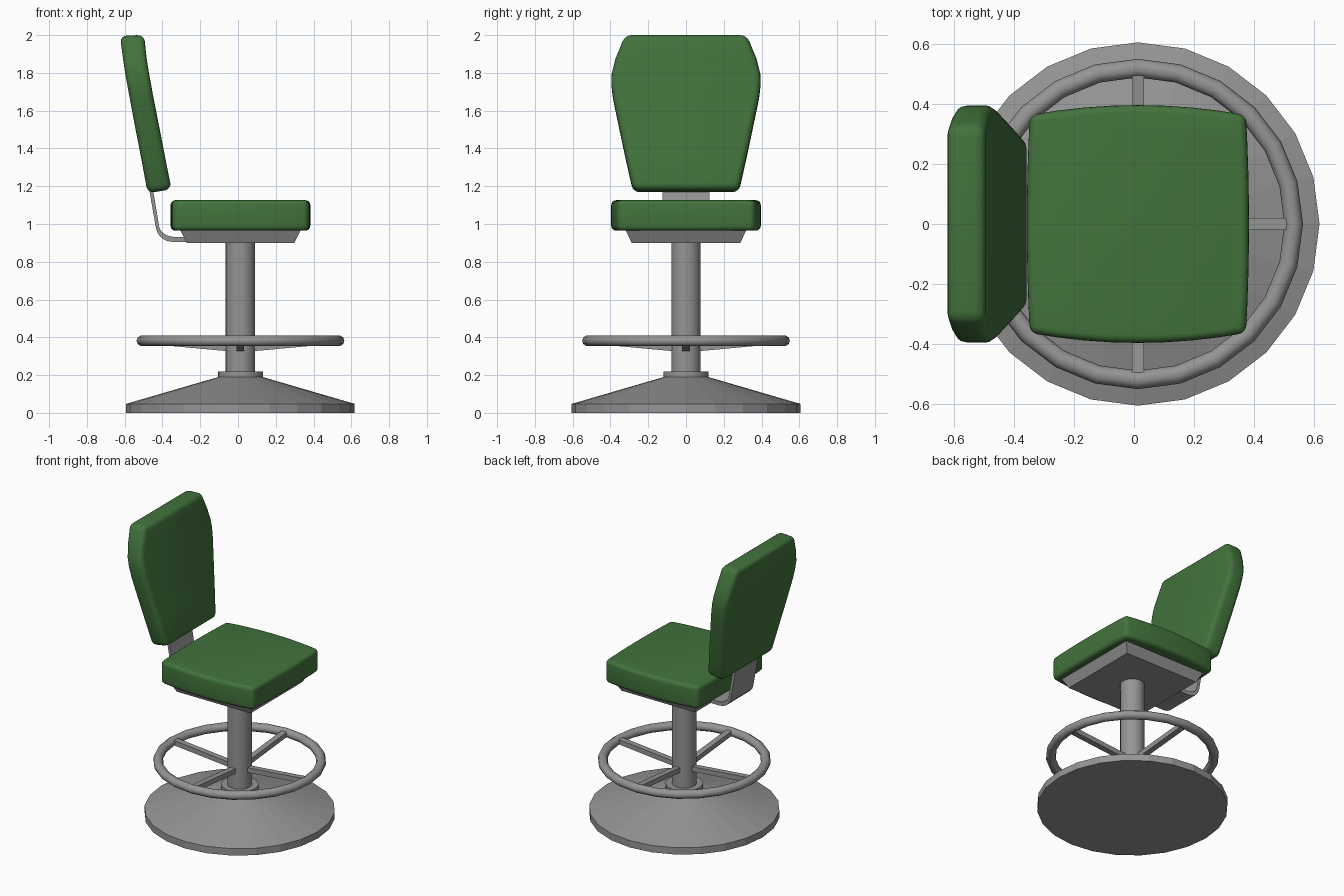
import bpy, bmesh, math
from mathutils import Vector

if "Cube" in bpy.data.objects:
    bpy.data.objects.remove(bpy.data.objects["Cube"])

CX = 0.013  # axis of the pedestal


def material(name, rgb):
    m = bpy.data.materials.new(name)
    m.diffuse_color = (*rgb, 1)
    m.use_nodes = True
    m.node_tree.nodes["Principled BSDF"].inputs["Base Color"].default_value = m.diffuse_color
    return m


GREEN = material("green upholstery", (0.055, 0.17, 0.045))
GREY = material("grey metal", (0.30, 0.30, 0.30))


def make(name, verts, faces, mat, smooth=None):
    me = bpy.data.meshes.new(name)
    me.from_pydata(verts, [], faces)
    bm = bmesh.new()
    bm.from_mesh(me)
    bmesh.ops.recalc_face_normals(bm, faces=bm.faces)
    bm.to_mesh(me)
    bm.free()
    me.materials.append(mat)
    if smooth is not None:
        me.polygons.foreach_set("use_smooth", [True] * len(me.polygons))
        me.set_sharp_from_angle(angle=math.radians(smooth))
    ob = bpy.data.objects.new(name, me)
    bpy.context.collection.objects.link(ob)
    return ob


def loft(name, rings, mat, smooth=None, closed=False):
    """Bridge equal-sized rings of points; cap the ends unless closed."""
    n, k = len(rings[0]), len(rings)
    verts = [p for r in rings for p in r]
    faces = []
    for i in range(k if closed else k - 1):
        j = (i + 1) % k
        for a in range(n):
            b = (a + 1) % n
            faces.append((i * n + a, i * n + b, j * n + b, j * n + a))
    if not closed:
        faces += [tuple(range(n)), tuple((k - 1) * n + a for a in range(n))]
    return make(name, verts, faces, mat, smooth)


def circle(r, z, n=24):
    return [(CX + r * math.cos(math.tau * i / n), r * math.sin(math.tau * i / n), z)
            for i in range(n)]


def rect(hx, hy, z):
    return [(CX + sx * hx, sy * hy, z) for sx, sy in ((-1, -1), (1, -1), (1, 1), (-1, 1))]


def soften(ob, width):
    """Rounded, smooth upholstery edges."""
    b = ob.modifiers.new("rounded edges", 'BEVEL')
    b.width, b.segments = width, 4
    b.limit_method, b.angle_limit = 'ANGLE', math.radians(35)
    ob.data.polygons.foreach_set("use_smooth", [True] * len(ob.data.polygons))


# Pedestal: conical base, collar and column
loft("base", [circle(0.605, 0), circle(0.605, 0.048), circle(0.117, 0.19)], GREY)
loft("collar", [circle(0.119, 0.185), circle(0.119, 0.22)], GREY, 30)
loft("column", [circle(0.078, 0.2), circle(0.078, 0.91)], GREY, 30)

# Foot ring
tube = []
for i in range(24):
    a = math.tau * i / 24
    ring = []
    for j in range(10):
        t = math.tau * j / 10
        r = 0.519 + 0.031 * math.cos(t)
        ring.append((CX + r * math.cos(a), r * math.sin(a), 0.382 + 0.029 * math.sin(t)))
    tube.append(ring)
loft("foot_ring", tube, GREY, 40, closed=True)

# Four sloping spokes
for i in range(4):
    a = math.pi / 2 * i
    d, s = Vector((math.cos(a), math.sin(a), 0)), Vector((-math.sin(a), math.cos(a), 0))
    rings = []
    for r, z in ((0.05, 0.325), (0.505, 0.367)):
        c = Vector((CX, 0, z)) + d * r
        rings.append([c - s * 0.02, c + s * 0.02,
                      c + s * 0.02 + Vector((0, 0, 0.034)), c - s * 0.02 + Vector((0, 0, 0.034))])
    loft("spoke_%d" % (i + 1), rings, GREY)

# Tapered pan under the seat
loft("seat_pan", [rect(0.285, 0.288, 0.9), rect(0.325, 0.325, 0.98)], GREY)

# Seat cushion with gently bowed sides
outline = []
N = 8
hx, hy = 0.36, 0.363
for k, (c0, c1, bow) in enumerate((((-hx, -hy), (hx, -hy), (0, -0.033)),
                                   ((hx, -hy), (hx, hy), (0.010, 0)),
                                   ((hx, hy), (-hx, hy), (0, 0.033)),
                                   ((-hx, hy), (-hx, -hy), (-0.010, 0)))):
    for i in range(N):
        t = i / N
        w = 4 * t * (1 - t)
        outline.append((CX + c0[0] + (c1[0] - c0[0]) * t + bow[0] * w,
                        c0[1] + (c1[1] - c0[1]) * t + bow[1] * w))
seat = loft("seat", [[(x, y, z) for x, y in outline] for z in (0.965, 1.126)], GREEN)
soften(seat, 0.026)

# Backrest: slices of (rear x, rear z, front x, front z, half width)
slices = [(-0.478, 1.163, -0.352, 1.184, 0.280),
          (-0.511, 1.340, -0.387, 1.360, 0.320),
          (-0.546, 1.520, -0.422, 1.540, 0.358),
          (-0.572, 1.660, -0.449, 1.676, 0.387),
          (-0.585, 1.730, -0.461, 1.744, 0.395),
          (-0.596, 1.790, -0.472, 1.802, 0.393),
          (-0.608, 1.870, -0.484, 1.878, 0.373),
          (-0.625, 1.996, -0.497, 2.001, 0.322)]
back = loft("backrest", [[(xr, -w, zr), (xf, -w, zf), (xf, w, zf), (xr, w, zr)]
                         for xr, zr, xf, zf, w in slices], GREEN)
soften(back, 0.034)

# Bent flat bar joining the backrest to the pan
bar = [(-0.476, 1.21, -0.454, 1.21), (-0.468, 1.17, -0.448, 1.17),
       (-0.434, 0.975, -0.416, 0.98), (-0.424, 0.948, -0.405, 0.960),
       (-0.402, 0.924, -0.386, 0.945), (-0.378, 0.911, -0.364, 0.936),
       (-0.350, 0.906, -0.340, 0.932), (-0.250, 0.906, -0.250, 0.932)]
loft("back_bracket", [[(xo, -0.125, zo), (xi, -0.125, zi), (xi, 0.125, zi), (xo, 0.125, zo)]
                      for xo, zo, xi, zi in bar], GREY, 35)
